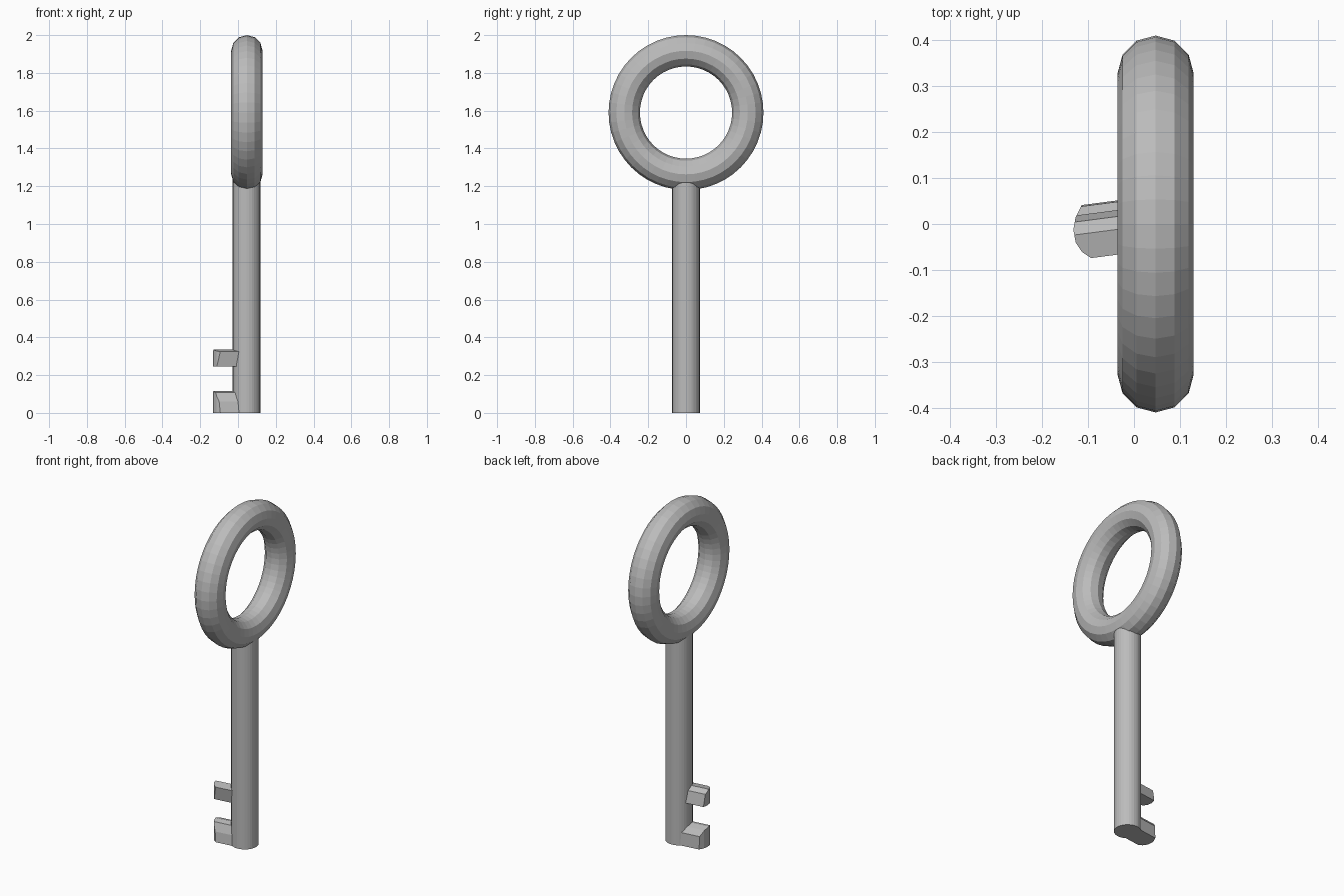
import bpy, bmesh
from mathutils import Matrix, Vector

cube = bpy.data.objects.get("Cube")
if cube:
    bpy.data.objects.remove(cube, do_unlink=True)

GREY = (0.5, 0.5, 0.5, 1)
metal = bpy.data.materials.new("grey metal")
metal.use_nodes = True
metal.diffuse_color = GREY
metal.node_tree.nodes["Principled BSDF"].inputs["Base Color"].default_value = GREY

AXIS_X = 0.047


def finish(bm, name):
    bmesh.ops.recalc_face_normals(bm, faces=bm.faces[:])
    mesh = bpy.data.meshes.new(name)
    bm.to_mesh(mesh)
    bm.free()
    obj = bpy.data.objects.new(name, mesh)
    bpy.context.collection.objects.link(obj)
    mesh.materials.append(metal)


# Ring handle, standing in the y-z plane
bpy.ops.mesh.primitive_torus_add(
    major_radius=0.327, minor_radius=0.083, major_segments=48, minor_segments=12,
    location=(AXIS_X, 0, 1.59), rotation=(0, 1.5708, 0))
ring = bpy.context.object
ring.name = "ring_handle"
ring.data.materials.append(metal)

# Round shaft, its top sunk into the ring
bm = bmesh.new()
bmesh.ops.create_cone(bm, cap_ends=True, segments=32, radius1=0.073, radius2=0.073,
                      depth=1.25, matrix=Matrix.Translation((AXIS_X - 0.002, 0, 0.625)))
finish(bm, "shaft")

# Rounded tip of the teeth, seen from above
TIP = [(-0.113, 0.043), (-0.127, 0.015), (-0.132, -0.012),
       (-0.127, -0.04), (-0.113, -0.061), (-0.085, -0.08)]


def tooth(name, section):
    """Extrude a y-z section along a slightly skewed axis, then round its tip."""
    bm = bmesh.new()
    rows = [[bm.verts.new((x, y + 0.13 * (x + 0.1), z)) for y, z in section]
            for x in (AXIS_X, -0.2)]
    bm.faces.new(rows[0])
    bm.faces.new(rows[1])
    for i in range(len(section)):
        j = (i + 1) % len(section)
        bm.faces.new((rows[0][i], rows[0][j], rows[1][j], rows[1][i]))
    for a, b in zip(TIP, TIP[1:]):
        outward = Vector((b[1] - a[1], a[0] - b[0], 0))
        geom = bm.verts[:] + bm.edges[:] + bm.faces[:]
        cut = bmesh.ops.bisect_plane(bm, geom=geom, plane_co=(*a, 0),
                                     plane_no=outward, clear_outer=True)
        edges = [e for e in cut["geom_cut"] if isinstance(e, bmesh.types.BMEdge)]
        bmesh.ops.holes_fill(bm, edges=edges, sides=0)
    finish(bm, name)


# Lower tooth with an arched top, upper tooth with leaning sides
tooth("lower_tooth", [(0.043, 0), (0.04, 0.075), (0.015, 0.105), (-0.02, 0.115),
                      (-0.052, 0.108), (-0.07, 0.06), (-0.075, 0)])
tooth("upper_tooth", [(0.022, 0.245), (0.008, 0.315), (-0.02, 0.335),
                      (-0.075, 0.325), (-0.06, 0.245)])
